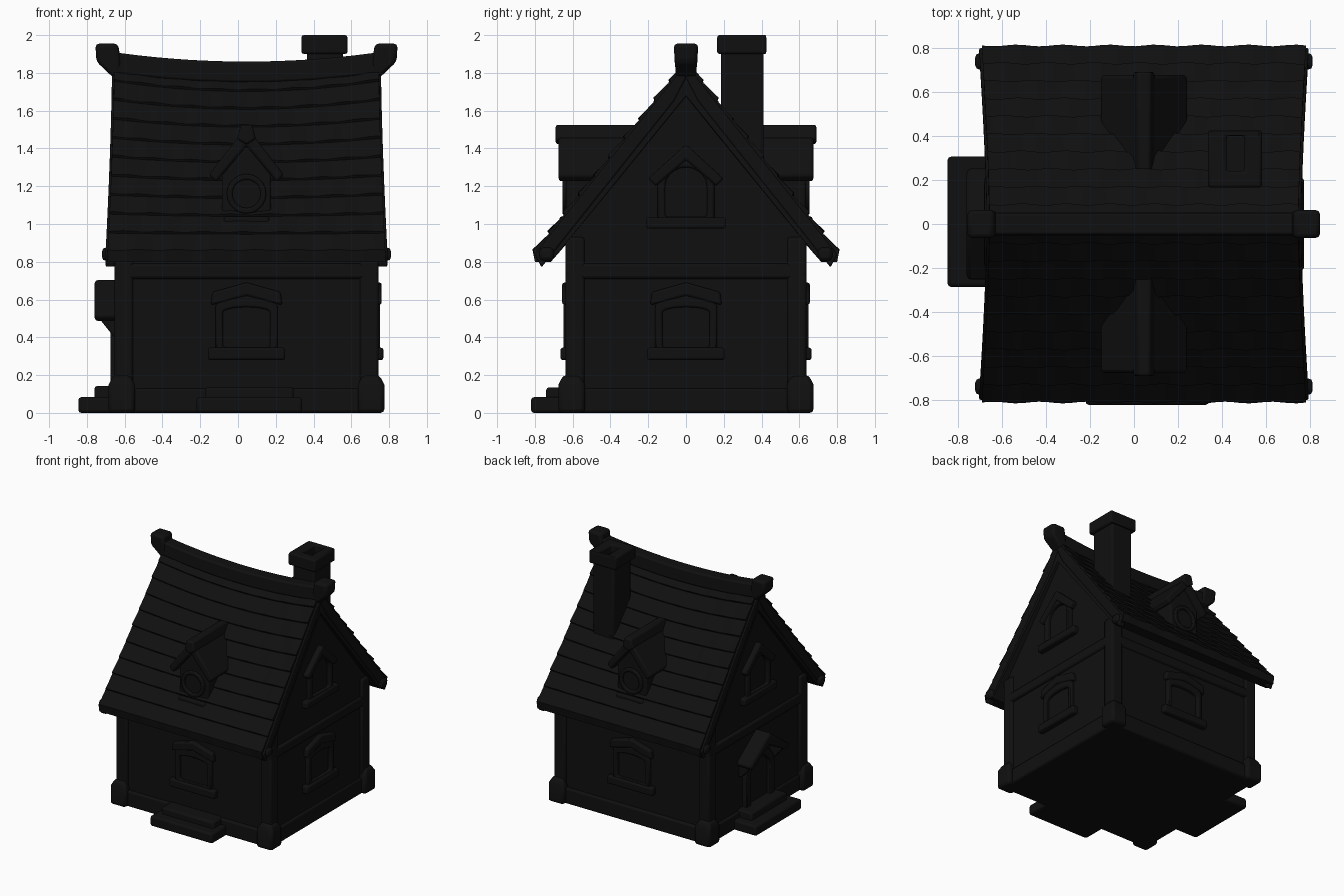
import bpy, bmesh, math
from mathutils import Matrix, Vector

if "Cube" in bpy.data.objects:
    bpy.data.objects.remove(bpy.data.objects["Cube"])

C = 0.045                      # house centre along x
mat = bpy.data.materials.new("dark")
mat.diffuse_color = (0.005, 0.005, 0.005, 1)
mat.use_nodes = True
mat.node_tree.nodes["Principled BSDF"].inputs["Base Color"].default_value = mat.diffuse_color


def loft(name, loops, closed=False, bevel=0.0, M=None):
    """Bridge equal-length loops of points into a solid."""
    bm = bmesh.new()
    rows = [[bm.verts.new((M @ Vector(p)) if M else p) for p in lp] for lp in loops]
    n = len(rows[0])
    pairs = list(zip(rows, rows[1:])) + ([(rows[-1], rows[0])] if closed else [])
    for a, b in pairs:
        for i in range(n):
            j = (i + 1) % n
            bm.faces.new((a[i], a[j], b[j], b[i]))
    if not closed:
        bm.faces.new(rows[0][::-1])
        bm.faces.new(rows[-1])
    bmesh.ops.recalc_face_normals(bm, faces=bm.faces)
    me = bpy.data.meshes.new(name)
    bm.to_mesh(me)
    bm.free()
    me.materials.append(mat)
    ob = bpy.data.objects.new(name, me)
    bpy.context.collection.objects.link(ob)
    if bevel:
        m = ob.modifiers.new("bevel", 'BEVEL')
        m.width, m.segments, m.limit_method = bevel, 2, 'ANGLE'
        m.angle_limit = math.radians(40)
    return ob


def rect(x0, x1, y0, y1, z):
    return [(x0, y0, z), (x1, y0, z), (x1, y1, z), (x0, y1, z)]


def box(name, x0, x1, y0, y1, z0, z1, bevel=0.015):
    return loft(name, [rect(x0, x1, y0, y1, z0), rect(x0, x1, y0, y1, z1)], bevel=bevel)


def side(deg):
    """Local frame of a wall: x along it, -y outward, z up."""
    return Matrix.Translation((C, 0, 0)) @ Matrix.Rotation(math.radians(deg), 4, 'Z')


def prism(name, pts, d0, d1, M, bevel=0.012, hole=None):
    """Extrude a wall-plane outline outward from depth d0 to d1."""
    at = lambda ps, d: [(u, -d, w) for u, w in ps]
    loops = [at(pts, d0), at(pts, d1)]
    if hole:
        loops += [at(hole, d1), at(hole, d0)]
    return loft(name, loops, bool(hole), bevel, M)


def arch(h, z0, z1, rise, n=10):
    """Opening outline with a curved head."""
    top = [(h * math.cos(math.pi * i / n), z1 + rise * math.sin(math.pi * i / n)) for i in range(n + 1)]
    return [(-h, z0), (h, z0)] + top


def chevron(h, eave, peak, t):
    """Gabled strip outline, t is its vertical thickness."""
    return [(-h, eave), (0, peak), (h, eave), (h - 0.04, eave - 0.04), (0, peak - t), (-h + 0.04, eave - 0.04)]


def quad(u0, u1, w0, w1):
    return [(u0, w0), (u1, w0), (u1, w1), (u0, w1)]


# Body with gable ends
prism("house_body", [(-.62, 0), (.62, 0), (.62, .92), (0, 1.70), (-.62, .92)], -.68, .68, side(90), 0)
box("plinth", C - .695, C + .695, -.64, .64, 0, .13)
box("floor_beam", C - .70, C + .70, -.637, .637, .71, .79)

# Corner posts with flared feet
for sx in (-1, 1):
    for sy in (-1, 1):
        X, Y = C + sx * .65, sy * .587
        box("corner_post", X - .05, X + .05, Y - .05, Y + .05, 0, .93)
        X, Y = C + sx * .66, sy * .605
        loft("post_foot", [rect(X - .07, X + .07, Y - .07, Y + .07, 0),
                           rect(X - .07, X + .07, Y - .07, Y + .07, .15),
                           rect(X - .045, X + .045, Y - .045, Y + .045, .20)], bevel=.02)

# Ground floor windows: front, back, right
for deg, d in ((0, .62), (180, .62), (90, .68)):
    M = side(deg)
    prism("window_frame", arch(.165, .33, .56, .06), d - .02, d + .028, M, hole=arch(.125, .35, .53, .03))
    prism("window_sill", quad(-.205, .205, .28, .345), d - .02, d + .045, M)
    prism("window_hood", [(-.19, .57), (-.18, .64), (0, .69), (.18, .64), (.19, .57), (0, .62)],
          d - .02, d + .036, M)

# Gable windows
for deg in (90, -90):
    M = side(deg)
    prism("gable_window_frame", arch(.15, 1.02, 1.20, .15), .66, .71, M, hole=arch(.11, 1.04, 1.20, .10))
    prism("gable_window_sill", quad(-.21, .21, .975, 1.035), .66, .725, M)
    prism("gable_window_hood", chevron(.20, 1.24, 1.42, .08), .66, .722, M)

# Door with frame, gabled hood and brackets
M = side(-90)
prism("door", arch(.13, .13, .38, .12), .66, .69, M)
prism("door_frame", arch(.18, .13, .38, .17), .66, .72, M, hole=arch(.125, .14, .38, .115))
prism("door_hood", chevron(.26, .52, .71, .10), .64, .805, M, .02)
for u in (-.20, .20):
    loft("hood_bracket", [[(u + k, -.66, .40), (u + k, -.70, .40), (u + k, -.78, .50), (u + k, -.66, .53)]
                          for k in (-.025, .025)], bevel=.008, M=M)

# Steps
box("door_step_lower", -.845, -.60, -.285, .305, 0, .083)
box("door_step_upper", -.76, -.60, -.22, .24, 0, .143)
box("front_step_lower", -.22, .34, -.82, -.58, 0, .083)
box("front_step_upper", -.175, .295, -.74, -.58, 0, .135)


# Saddle-backed roof with stepped shingle rows
def apex(t):
    return 1.80 + .06 * t * t


def half_x(s):
    return .70 + .035 * (1 - s) ** 1.5


def slope(t, s, off=0.0):
    return .80 * (1 - s) + off * .78, .855 + (apex(t) - .855) * s + off * .62


def roof_section(t):
    rows = 10
    half = []
    for k in range(rows):
        wave = .005 * math.sin(t * 22 + k * 2.1)
        half.append((*slope(t, k / rows, .012 + wave), k / rows))
        half.append((*slope(t, (k + .96) / rows, 0), (k + .96) / rows))
    right = [(.715, .80, 0), (.80, .80, 0)] + half
    left = [(-y, z, s) for y, z, s in reversed(right)]
    pts = right + [(0, apex(t), 1)] + left + [(0, apex(t) - .18, 1)]
    return [(C + t * half_x(s), y, z) for y, z, s in pts]


loft("roof", [roof_section(-1 + i / 20) for i in range(41)])

# Barge boards and their eave knobs
for sx in (-1, 1):
    for sy in (-1, 1):
        loops = []
        for i in range(9):
            s = i / 8
            y, z = slope(1, s)
            X = C + sx * half_x(s)
            a, b = X - sx * .04, X + sx * .012
            loops.append([(a, sy * y, z - .015), (b, sy * y, z - .015),
                          (b, sy * max(y - .035, 0), z - .085), (a, sy * max(y - .035, 0), z - .085)])
        loft("barge_board", loops, bevel=.008)
        x0, x1 = sorted((C + sx * .69, C + sx * .765))
        y0, y1 = sorted((sy * .70, sy * .775))
        box("eave_knob", x0, x1, y0, y1, .805, .875, .02)

# Curved ridge beam with end blocks
loops = []
for i in range(25):
    t = -1 + i / 12
    z = 1.86 + .055 * t * t
    loops.append([(C + t * .74, y, z + dz) for y, dz in ((-.055, -.11), (.055, -.11), (.05, 0), (-.05, 0))])
loft("ridge_beam", loops, bevel=.012)
for sx in (-1, 1):
    def sec(a, b, h, z):
        x0, x1 = sorted((C + sx * a, C + sx * b))
        return rect(x0, x1, -h, h, z)
    loft("ridge_end", [sec(.66, .70, .05, 1.77), sec(.665, .795, .06, 1.86), sec(.68, .80, .065, 1.955)], bevel=.022)

# Dormers, front and back
for deg in (0, 180):
    M = side(deg)
    prism("dormer_wall", [(-.13, .95), (.13, .95), (.13, 1.28), (0, 1.46), (-.13, 1.28)], .2, .635, M)
    prism("dormer_roof", chevron(.20, 1.26, 1.515, .10), .22, .675, M, .015)
    prism("dormer_ridge", [(-.05, 1.45), (0, 1.42), (.05, 1.45), (.03, 1.525), (-.03, 1.525)], .22, .69, M, .012)
    circle = lambda r: [(r * math.cos(a * math.pi / 10), 1.16 + r * math.sin(a * math.pi / 10)) for a in range(20)]
    prism("dormer_window_frame", circle(.105), .62, .655, M, .008, hole=circle(.075))
    prism("dormer_sill", quad(-.12, .12, .99, 1.04), .60, .67, M)

# Chimney with hollow cap
box("chimney_shaft", .365, .555, .185, .41, 1.2, 1.93)
loft("chimney_cap", [rect(.335, .58, .165, .425, 1.90), rect(.335, .58, .165, .425, 2.0),
                     rect(.42, .50, .24, .40, 2.0), rect(.42, .50, .24, .40, 1.90)], True, .02)

# Soft shading with crisp corners
for ob in bpy.data.objects:
    ob.select_set(True)
    bpy.context.view_layer.objects.active = ob
bpy.ops.object.shade_smooth_by_angle(angle=math.radians(35))
